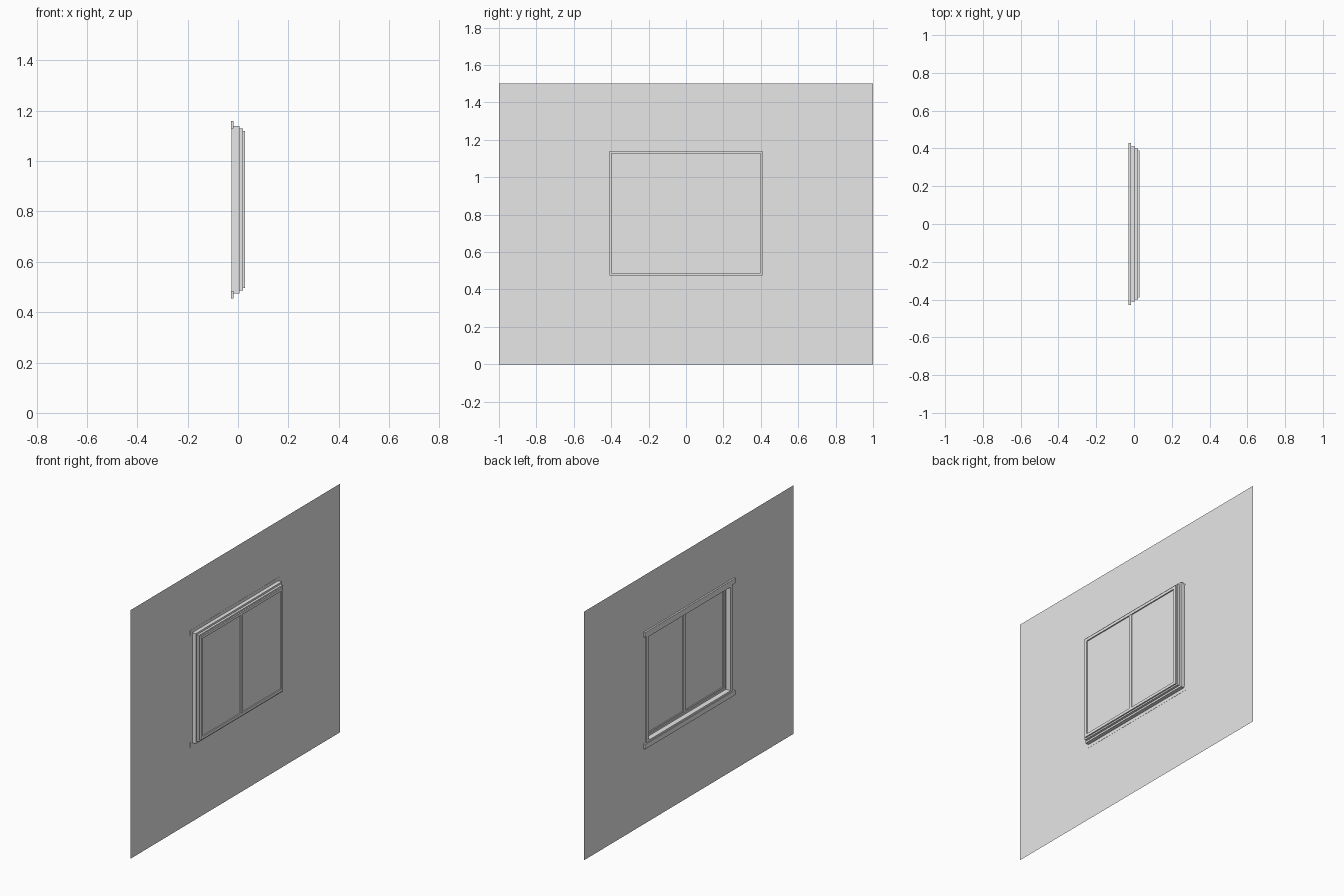
import bpy
import bmesh

cube = bpy.data.objects.get("Cube")
if cube:
    bpy.data.objects.remove(cube, do_unlink=True)

grey = bpy.data.materials.new("light_grey")
grey.use_nodes = True
colour = (0.8, 0.8, 0.8, 1)
grey.diffuse_color = colour
grey.node_tree.nodes["Principled BSDF"].inputs["Base Color"].default_value = colour

MID_Z = 0.807  # height of the window centre


def finish(name, bm):
    bmesh.ops.recalc_face_normals(bm, faces=bm.faces)
    mesh = bpy.data.meshes.new(name)
    bm.to_mesh(mesh)
    bm.free()
    mesh.materials.append(grey)
    obj = bpy.data.objects.new(name, mesh)
    bpy.context.collection.objects.link(obj)
    return obj


def rectangle(bm, x, y, z0, z1):
    corners = ((-y, z0), (y, z0), (y, z1), (-y, z1))
    return [bm.verts.new((x, cy, cz)) for cy, cz in corners]


def ring(name, x0, x1, outer, inner):
    """Rectangular ring; outer and inner are (half width, bottom, top). Flat if x0 == x1."""
    bm = bmesh.new()
    out = rectangle(bm, x0, *outer)
    inn = rectangle(bm, x0, *inner)
    for i in range(4):
        j = (i + 1) % 4
        bm.faces.new((out[i], out[j], inn[j], inn[i]))
    if x1 != x0:
        new = bmesh.ops.extrude_face_region(bm, geom=bm.faces[:], use_keep_orig=True)
        moved = [g for g in new["geom"] if isinstance(g, bmesh.types.BMVert)]
        bmesh.ops.translate(bm, verts=moved, vec=(x1 - x0, 0, 0))
    return finish(name, bm)


def box(name, x0, x1, y0, y1, z0, z1):
    bm = bmesh.new()
    bmesh.ops.create_cube(bm, size=1)
    bmesh.ops.scale(bm, verts=bm.verts, vec=(x1 - x0, y1 - y0, z1 - z0))
    bmesh.ops.translate(bm, verts=bm.verts,
                        vec=((x0 + x1) / 2, (y0 + y1) / 2, (z0 + z1) / 2))
    return finish(name, bm)


def inset(amount):
    """Window outline shrunk by an amount on every side."""
    return (0.41 - amount, 0.475 + amount, 1.14 - amount)


# Thin wall sheet with the window opening
ring("wall", -0.018, -0.018, (1, 0, 1.5), inset(0.015))

# Stepped window frame, from the wall outwards
ring("outer_frame", -0.018, 0.006, inset(0), inset(0.02))
ring("frame_stop", 0.006, 0.02, inset(0.011), inset(0.03))
ring("sash_frame", 0.012, 0.028, inset(0.02), inset(0.037))
box("mullion", 0.01, 0.026, -0.01, 0.01, 0.505, 1.11)

# Panes
for name, side in (("right_pane", -1), ("left_pane", 1)):
    y0, y1 = sorted((side * 0.005, side * 0.375))
    box(name, 0.018, 0.021, y0, y1, 0.51, 1.105)

# Casing on the inner side: slim ring with longer top and bottom boards
ring("inner_casing", -0.025, -0.018, inset(0), inset(0.02))
for name, side in (("casing_bottom", -1), ("casing_top", 1)):
    z0, z1 = sorted((MID_Z + side * 0.323, MID_Z + side * 0.352))
    box(name, -0.028, -0.017, -0.43, 0.43, z0, z1)
